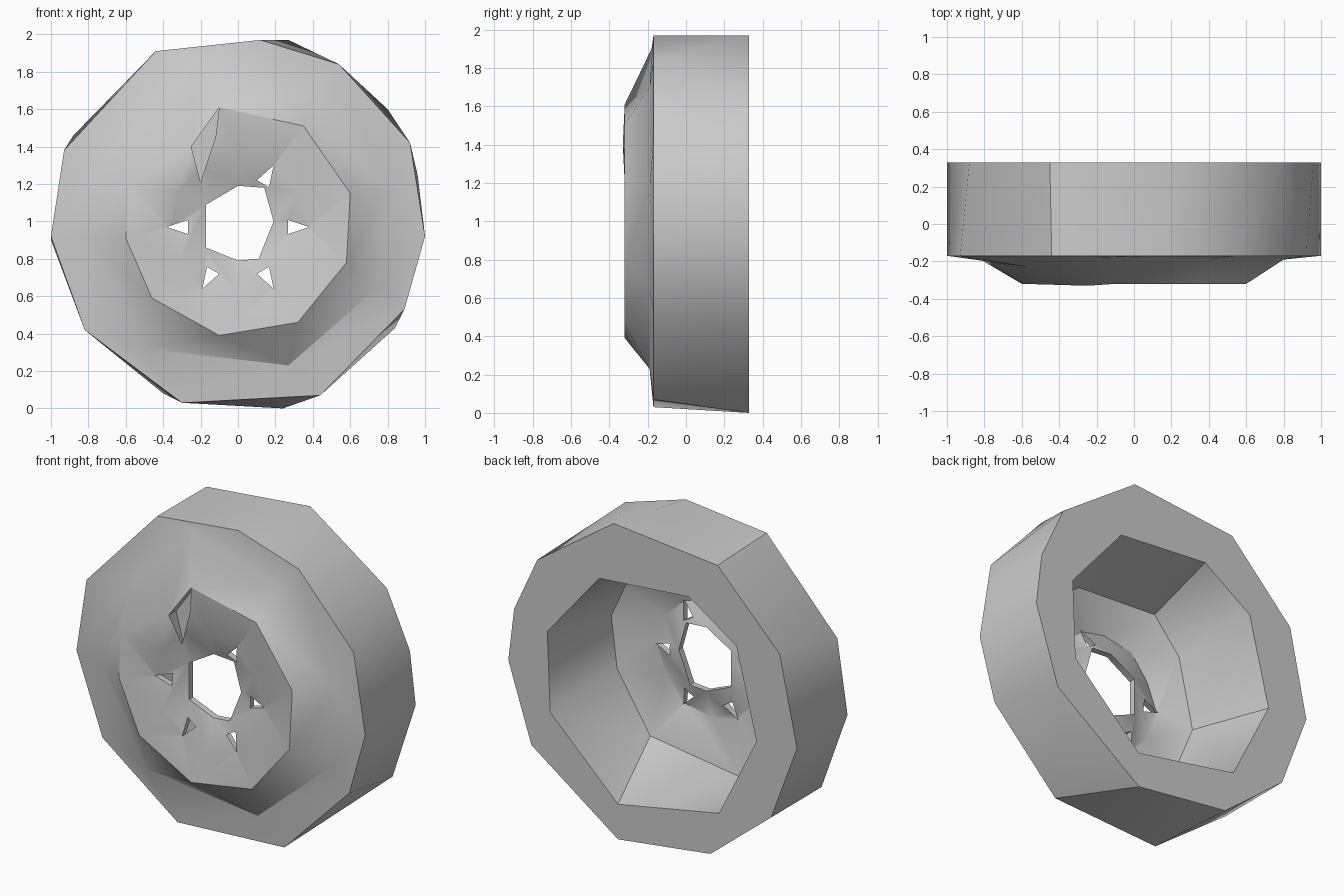
import bpy, bmesh
from math import atan2, cos, sin, radians

CENTRE_Z = 0.97

cube = bpy.data.objects.get("Cube")
if cube:
    bpy.data.objects.remove(cube, do_unlink=True)

grey = bpy.data.materials.new("plain grey")
grey.use_nodes = True
grey.diffuse_color = (0.6, 0.6, 0.6, 1)
grey.node_tree.nodes["Principled BSDF"].inputs["Base Color"].default_value = grey.diffuse_color


def angle(point):
    return atan2(point[2] - CENTRE_Z, point[0]) % radians(360)


def ring(outline, y):
    """Outline of (x, z) or (x, z, own depth) points, at depth y, sorted by angle."""
    return sorted([(x, depth[0] if depth else y, z) for x, z, *depth in outline], key=angle)


def polar(radius, degrees):
    a = radians(degrees)
    return radius * cos(a), CENTRE_Z + radius * sin(a)


def stitch(bm, first, second):
    """Join two closed rings with triangles, whatever their point counts."""
    i = j = 0
    turn = radians(360)

    def ahead(loop, k):
        return angle(loop[k % len(loop)].co) + turn * (k // len(loop))

    while i < len(first) or j < len(second):
        a, b = first[i % len(first)], second[j % len(second)]
        step_first = j == len(second) or (
            i < len(first) and ahead(first, i + 1) < ahead(second, j + 1))
        if step_first:
            i += 1
            bm.faces.new((a, first[i % len(first)], b))
        else:
            j += 1
            bm.faces.new((a, second[j % len(second)], b))


def make_object(name, bm):
    bmesh.ops.recalc_face_normals(bm, faces=bm.faces)
    mesh = bpy.data.meshes.new(name)
    bm.to_mesh(mesh)
    bm.free()
    mesh.materials.append(grey)
    obj = bpy.data.objects.new(name, mesh)
    bpy.context.collection.objects.link(obj)
    return obj


def make_cutter(name, outline, y_front, y_back):
    """Prism running along y through the given outline."""
    bm = bmesh.new()
    face = bm.faces.new([bm.verts.new((x, y_front, z)) for x, z in outline])
    grown = bmesh.ops.extrude_face_region(bm, geom=[face])["geom"]
    moved = [v for v in grown if isinstance(v, bmesh.types.BMVert)]
    bmesh.ops.translate(bm, verts=moved, vec=(0, y_back - y_front, 0))
    cutter = make_object(name, bm)
    cutter.hide_render = True
    return cutter


def dish(depth):
    """Ring through the lug holes, gently rippled."""
    return ring([(*polar(.37, 30 * n), depth - .02 * (n % 2)) for n in range(12)], depth)


# Outlines of the tyre, the rim and the hub
tread_front = [(-.44, 1.91), (.12, 1.97), (.54, 1.84), (.92, 1.42), (1, .92), (.89, .53),
               (.44, .07), (-.3, .03), (-.82, .42), (-1, .92), (-.93, 1.38)]
tread_back = [(.27, 1.97), (-.45, 1.9), (-.88, 1.46), (-1, .9), (-.82, .42), (-.4, .08),
              (.24, 0), (.84, .43), (1, .92), (.96, 1.25), (.8, 1.6)]
bulge = [(-.5, .32), (.27, .23), (.75, .65), (.8, 1.18), (.4, 1.7), (-.2, 1.9, -.18),
         (-.57, 1.48, -.23), (-.82, .92)]
rim = [(-.6, .91), (-.59, 1.2), (-.25, 1.4, -.33), (-.1, 1.61), (.35, 1.51), (.6, 1.15),
       (.58, .78), (.32, .46), (-.1, .39), (-.46, .59)]
back_opening = [(.37, 1.6), (-.25, 1.65), (-.58, 1.43), (-.72, .87), (-.46, .35),
                (.24, .22), (.71, .67), (.73, 1.17)]
inner_wall = [(.26, 1.52), (-.3, 1.55), (-.48, 1.34), (-.58, .9), (-.39, .44),
              (-.25, .33), (.37, .42), (.6, .78), (.64, 1.1), (.54, 1.32)]
hub_hole = [(-.17, 1.09), (0, 1.19), (.14, 1.18), (.19, 1), (.11, .8), (0, .79), (-.17, .86)]

rings = [
    ring(tread_front, -.17),
    ring(tread_back, .33),
    ring(back_opening, .33),
    ring(inner_wall, -.175),
    dish(-.245),
    ring(hub_hole, -.2),
    ring(hub_hole, -.24),
    dish(-.28),
    ring(rim, -.32),
    ring(bulge, -.19),
]

# Wheel body: every ring is joined to the next, the last to the first
bm = bmesh.new()
loops = [[bm.verts.new(p) for p in points] for points in rings]
for n, loop in enumerate(loops):
    stitch(bm, loop, loops[(n + 1) % len(loops)])
wheel = make_object("wheel", bm)

# Five lug holes, and a kite-shaped pocket in the sixth place
cutters = []
for turn in (0, 60, 180, 240, 300):
    triangle = [polar(.38, turn), polar(.27, turn + 8), polar(.27, turn - 8)]
    cutters.append(make_cutter("lug_hole_cutter", triangle, -.5, 0))
kite = [(-.1, 1.61), (-.25, 1.4), (-.2, 1.21), (-.12, 1.45)]
cutters.append(make_cutter("pocket_cutter", kite, -.5, -.255))

bpy.context.view_layer.objects.active = wheel
wheel.select_set(True)
for cutter in cutters:
    cut = wheel.modifiers.new("cut", 'BOOLEAN')
    cut.operation = 'DIFFERENCE'
    cut.solver = 'EXACT'
    cut.object = cutter
    bpy.ops.object.modifier_apply(modifier=cut.name)
    bpy.data.objects.remove(cutter, do_unlink=True)

bpy.ops.object.shade_smooth_by_angle(angle=radians(35))
